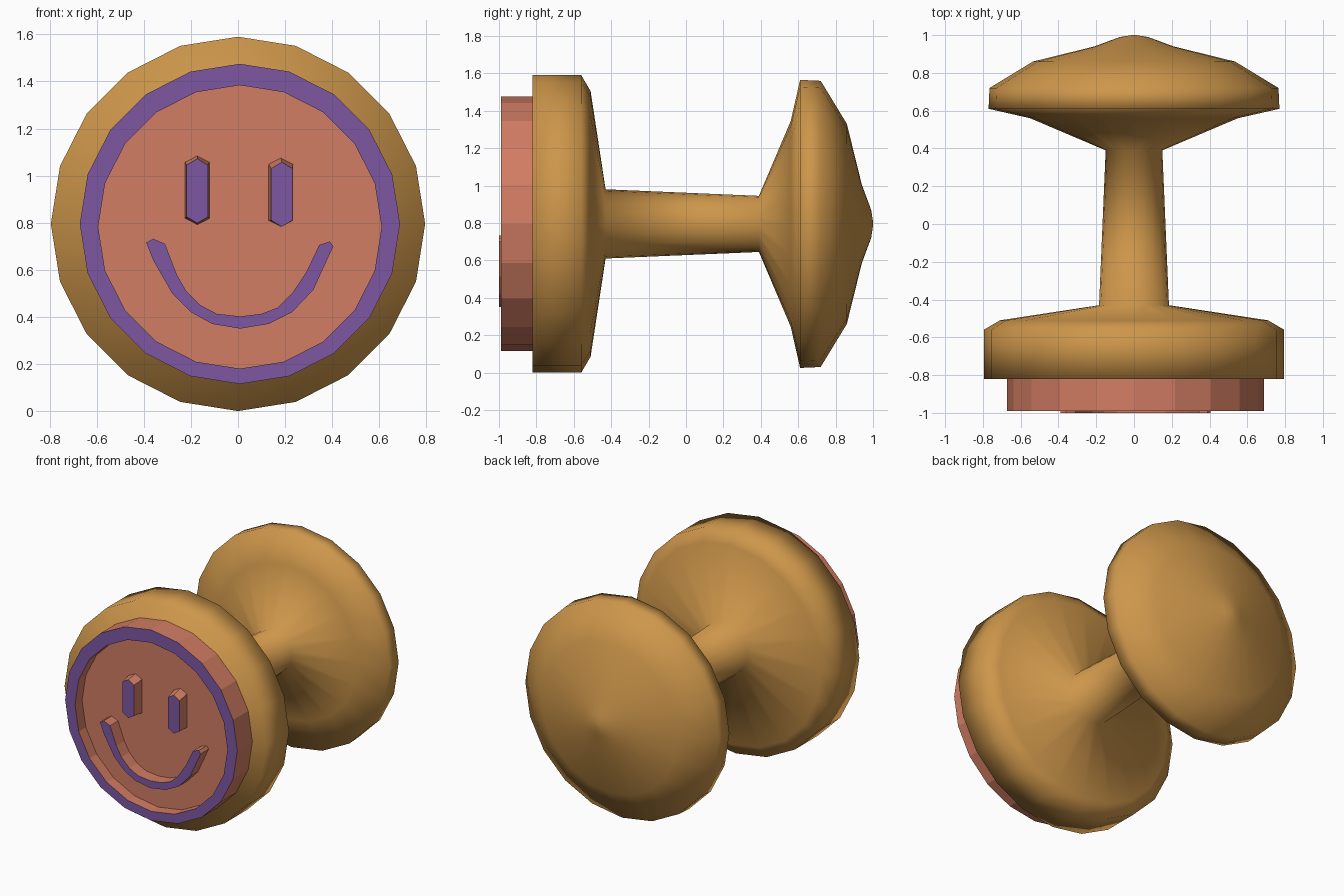
import bpy, bmesh, math

if "Cube" in bpy.data.objects:
    bpy.data.objects.remove(bpy.data.objects["Cube"])

ZC = 0.795          # height of the turning axis
SIDES = 20
FRONT, FLOOR = -0.99, -0.91   # printing face and recessed floor of the pad


def material(name, color):
    m = bpy.data.materials.new(name)
    m.diffuse_color = (*color, 1)
    m.use_nodes = True
    m.node_tree.nodes["Principled BSDF"].inputs["Base Color"].default_value = m.diffuse_color
    return m


wood = material("wood", (0.61, 0.305, 0.069))
rubber = material("pink rubber", (0.645, 0.205, 0.125))
ink = material("purple ink", (0.205, 0.095, 0.361))


def finish(bm, name, mats, smooth=False):
    bmesh.ops.remove_doubles(bm, verts=bm.verts, dist=1e-5)
    bmesh.ops.recalc_face_normals(bm, faces=bm.faces)
    for f in bm.faces:
        f.smooth = smooth
        # raised printing surfaces carry the ink
        if len(mats) > 1 and f.normal.y < -0.9 and f.calc_center_median().y < -0.95:
            f.material_index = 1
    me = bpy.data.meshes.new(name)
    bm.to_mesh(me)
    bm.free()
    for m in mats:
        me.materials.append(m)
    ob = bpy.data.objects.new(name, me)
    bpy.context.collection.objects.link(ob)
    return ob


def loft(bm, rings, cap_start=False, cap_end=False):
    """Bridge equal-length closed rings of points."""
    loops = [[bm.verts.new(p) for p in ring] for ring in rings]
    n = len(loops[0])
    for a, b in zip(loops, loops[1:]):
        for i in range(n):
            j = (i + 1) % n
            bm.faces.new((a[i], a[j], b[j], b[i]))
    if cap_start:
        bm.faces.new(loops[0])
    if cap_end:
        bm.faces.new(loops[-1])


def circle(r, y, cx=0.0, cz=ZC):
    step = 2 * math.pi / SIDES
    return [(cx + r * math.sin(i * step), y, cz + r * math.cos(i * step))
            for i in range(SIDES)]


# Turned wooden handle: base plate, stem and knob
profile = [(0.795, -0.82), (0.795, -0.56), (0.71, -0.51), (0.185, -0.43),
           (0.15, 0.39), (0.55, 0.56), (0.77, 0.61), (0.765, 0.72),
           (0.535, 0.86), (0.21, 0.94), (0.075, 0.99), (0.01, 1.0)]
bm = bmesh.new()
loft(bm, [circle(r, y) for r, y in profile], True, True)
finish(bm, "wooden_handle", [wood], smooth=True)

# Rubber pad with raised rim and recessed floor
bm = bmesh.new()
loft(bm, [circle(0.68, -0.82, 0.008), circle(0.68, FRONT, 0.008),
          circle(0.602, FRONT, 0.008, 0.782), circle(0.602, FLOOR, 0.008, 0.782)],
     True, True)
finish(bm, "stamp_pad", [rubber, ink])


def raised(name, outline, base, top):
    """Raised shape on the pad; base outline is lofted to the printing outline."""
    bm = bmesh.new()
    loft(bm, [[(x, FLOOR + 0.01, z) for x, z in base],
              [(x, top, z) for x, z in outline]], True, True)
    finish(bm, name, [rubber, ink])


# Eyes: tall hexagons, slightly wider at the base
for name, cx, cz, dx, dz in (("left_eye", -0.173, 0.935, 0.0, 0.003),
                             ("right_eye", 0.186, 0.92, -0.004, 0.01)):
    def hexagon(x, z, w, h):
        return [(x, z + h), (x + w, z + h - 0.027), (x + w, z - h + 0.027),
                (x, z - h), (x - w, z - h + 0.027), (x - w, z + h - 0.027)]
    raised(name, hexagon(cx, cz, 0.045, 0.137),
           hexagon(cx + dx, cz + dz, 0.053, 0.147), FRONT)

# Smiling mouth
mouth = [(-0.39, 0.715), (-0.36, 0.64), (-0.28, 0.50), (-0.20, 0.42), (-0.11, 0.37),
         (0.01, 0.35), (0.13, 0.37), (0.23, 0.42), (0.32, 0.515), (0.405, 0.70),
         (0.39, 0.72), (0.345, 0.705), (0.29, 0.59), (0.23, 0.50), (0.17, 0.44),
         (0.10, 0.413), (0.01, 0.402), (-0.09, 0.413), (-0.16, 0.45), (-0.22, 0.51),
         (-0.26, 0.58), (-0.31, 0.71), (-0.36, 0.732)]
raised("mouth", mouth, mouth, -1.0)
